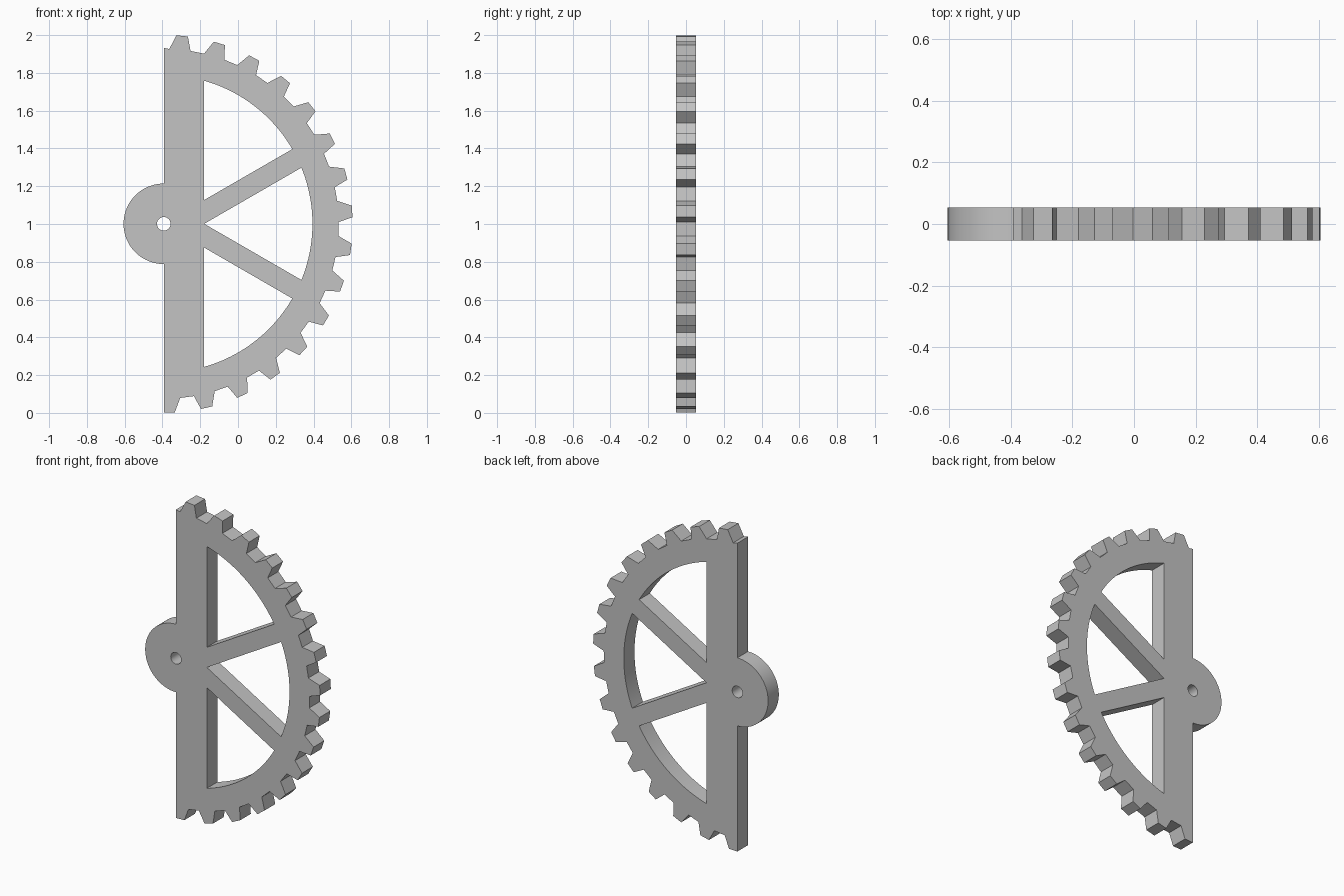
import bpy
import bmesh
from math import radians, degrees, cos, sin, asin, sqrt, tan

cube = bpy.data.objects.get("Cube")
if cube:
    bpy.data.objects.remove(cube, do_unlink=True)

# Main dimensions, measured from the pivot centre
CENTRE_X, CENTRE_Z = -0.393, 1.001
TIP, ROOT, RIM = 1.0, 0.926, 0.787
HUB, BORE, BAR = 0.213, 0.036, 0.214
THICKNESS = 0.106
TEETH, PITCH, FIRST = 16, 11.52, -88.4


def polar(radius, angle):
    return radius * cos(radians(angle)), radius * sin(radians(angle))


def arc(radius, start, end, steps):
    return [polar(radius, start + (end - start) * i / steps) for i in range(steps + 1)]


def toothed_outline():
    # Straight back with a half-round hub, toothed arc on the other side
    points = [(0, -TIP)]
    for i in range(TEETH):
        a = FIRST + i * PITCH
        tooth = [polar(ROOT, a - 3.2), polar(TIP, a - 1.75),
                 polar(TIP, a + 1.75), polar(ROOT, a + 3.8)]
        points += tooth[2:] if i == 0 else tooth
    points.append((0, ROOT + 0.005))
    points += arc(HUB, 90, 270, 40)
    return points


def spoke_end(offset):
    # Where a 30 degree spoke edge meets the inner rim
    distance = offset * cos(radians(30))
    return 30 + degrees(asin(distance / RIM))


# Window edges: the spokes spring from the bar, the lower edge at mid height
low = -BAR * tan(radians(30))
high = low + 0.126
a_low, a_high = spoke_end(low), spoke_end(high)
a_top = 90 - degrees(asin(BAR / RIM))

upper_window = [(BAR, 0.126)] + arc(RIM, a_high, a_top, 24)
lower_window = [(x, -z) for x, z in upper_window]
middle_window = [(BAR, 0)] + arc(RIM, -a_low, a_low, 32)
bore = arc(BORE, 0, 360, 32)[:-1]

# Flat plate with its openings
bm = bmesh.new()
for loop in (toothed_outline(), upper_window, middle_window, lower_window, bore):
    verts = [bm.verts.new((CENTRE_X + x, 0, CENTRE_Z + z)) for x, z in loop]
    for i, v in enumerate(verts):
        bm.edges.new((v, verts[i - 1]))
bmesh.ops.triangle_fill(bm, edges=bm.edges[:], use_beauty=True, normal=(0, -1, 0))
bmesh.ops.recalc_face_normals(bm, faces=bm.faces[:])
mesh = bpy.data.meshes.new("sector_gear")
bm.to_mesh(mesh)
bm.free()

gear = bpy.data.objects.new("sector_gear", mesh)
bpy.context.collection.objects.link(gear)

# Plain grey finish
grey = bpy.data.materials.new("plain_grey")
grey.use_nodes = True
colour = (0.55, 0.55, 0.55, 1)
grey.diffuse_color = colour
grey.node_tree.nodes["Principled BSDF"].inputs["Base Color"].default_value = colour
mesh.materials.append(grey)

# Give the plate its thickness and smooth the round edges
solid = gear.modifiers.new("thickness", "SOLIDIFY")
solid.thickness = THICKNESS
solid.offset = 0
bpy.ops.object.select_all(action="DESELECT")
gear.select_set(True)
bpy.context.view_layer.objects.active = gear
bpy.ops.object.modifier_apply(modifier=solid.name)
bpy.ops.object.shade_smooth_by_angle(angle=radians(25))
